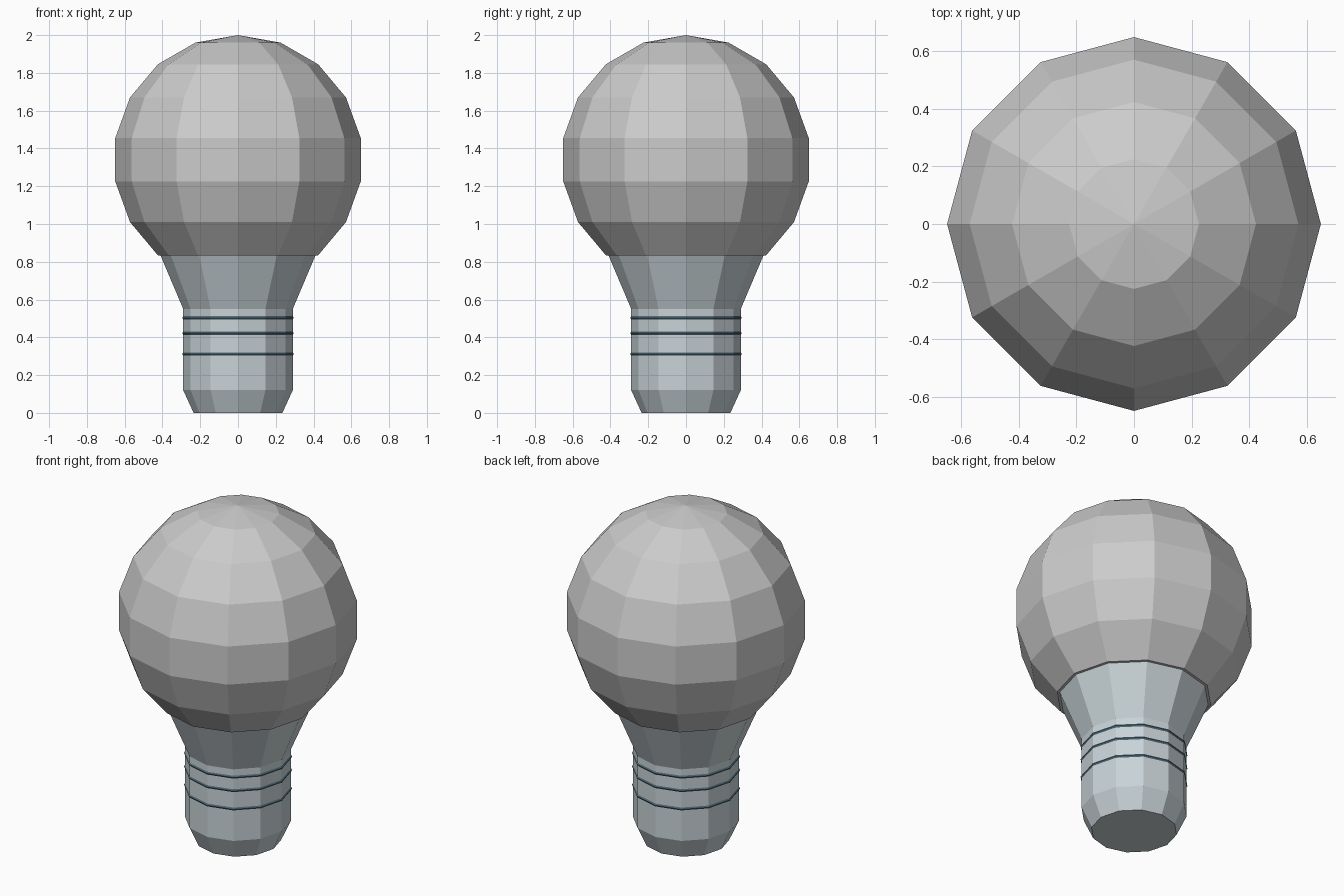
import bpy, math

if "Cube" in bpy.data.objects:
    bpy.data.objects.remove(bpy.data.objects["Cube"])

SIDES = 12


def material(name, color):
    m = bpy.data.materials.new(name)
    m.diffuse_color = (*color, 1)
    m.use_nodes = True
    m.node_tree.nodes["Principled BSDF"].inputs["Base Color"].default_value = m.diffuse_color
    return m


def lathe(name, profile, mat=None, closed=False):
    """Revolve (radius, z) points from bottom to top; radius 0 makes a pole."""
    verts, rings, faces = [], [], []
    for r, z in profile:
        n = SIDES if r > 0 else 1
        start = len(verts)
        rings.append([start + i % n for i in range(SIDES)])
        for i in range(n):
            a = 2 * math.pi * i / SIDES
            verts.append((r * math.cos(a), r * math.sin(a), z))
    pairs = list(zip(rings, rings[1:]))
    if closed:
        pairs.append((rings[-1], rings[0]))
    for lo, hi in pairs:
        for i in range(SIDES):
            j = (i + 1) % SIDES
            faces.append(list(dict.fromkeys((lo[i], lo[j], hi[j], hi[i]))))
    mesh = bpy.data.meshes.new(name)
    mesh.from_pydata(verts, [], faces)
    ob = bpy.data.objects.new(name, mesh)
    bpy.context.collection.objects.link(ob)
    if mat:
        mesh.materials.append(mat)
    return ob


metal = material("base_metal", (0.58, 0.65, 0.68))
dark = material("thread_dark", (0.08, 0.14, 0.18))

# Glass globe: sphere with 20 degree bands, cut flat where the neck begins
R, CZ = 0.66, 1.34
globe = [(0, CZ - R * math.sin(math.radians(50)))]
for lat in range(-50, 71, 20):
    a = math.radians(lat)
    globe.append((R * math.cos(a), CZ + R * math.sin(a)))
globe.append((0, CZ + R))
lathe("glass_globe", globe)

# Flared neck and screw base
lathe("neck_and_base", [(0, 0), (0.235, 0), (0.29, 0.12), (0.29, 0.55),
                        (0.41, 0.833), (0, 0.833)], metal)

# Dark thread rings around the base
for k, z in enumerate((0.503, 0.422, 0.312)):
    section = [(0.283 + 0.012 * math.cos(t), z + 0.012 * math.sin(t))
               for t in (i * math.pi / 3 for i in range(6))]
    lathe(f"thread_ring_{k + 1}", section, dark, closed=True)
